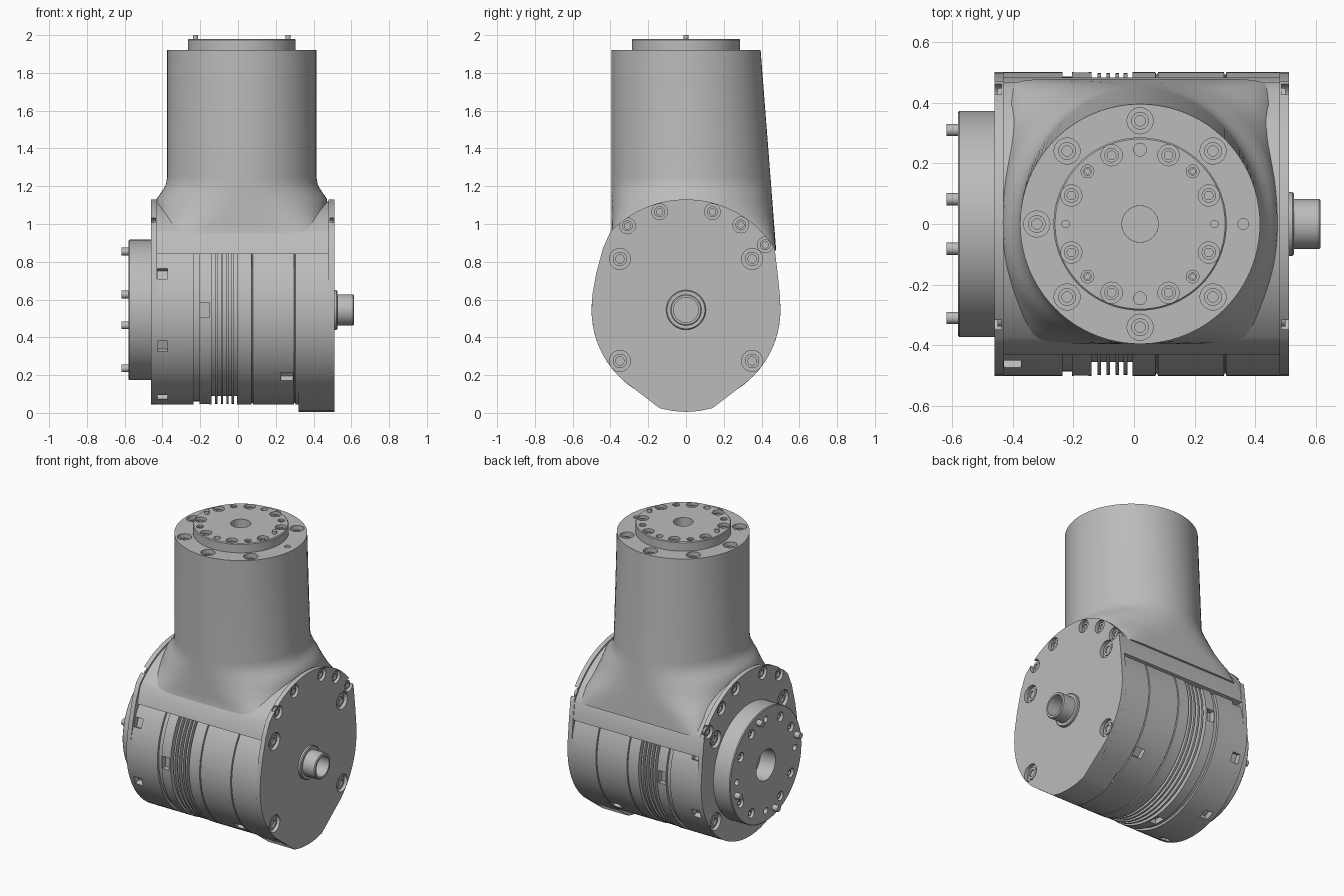
import bpy, bmesh
from math import sin, cos, pi, radians, copysign
from mathutils import Matrix, Vector

if "Cube" in bpy.data.objects:
    bpy.data.objects.remove(bpy.data.objects["Cube"])

GREY = (0.5, 0.5, 0.5, 1)
metal = bpy.data.materials.new("grey metal")
metal.use_nodes = True
metal.diffuse_color = GREY
metal.node_tree.nodes["Principled BSDF"].inputs["Base Color"].default_value = GREY

AXIS_Z = 0.545          # height of the drum axis
NECK_X = 0.02           # neck centre
TURN = {"up": Matrix(), "left": Matrix.Rotation(pi / 2, 4, 'Y'),
        "right": Matrix.Rotation(-pi / 2, 4, 'Y')}


def place(x, y, z, facing):
    return Matrix.Translation((x, y, z)) @ TURN[facing]


def polar(radius, degrees):
    return radius * cos(radians(degrees)), radius * sin(radians(degrees))


def skin(bm, rings):
    """Bridge closed rings of points and cap both ends."""
    rows = [[bm.verts.new(p) for p in ring] for ring in rings]
    n = len(rows[0])
    for a, b in zip(rows, rows[1:]):
        for i in range(n):
            j = (i + 1) % n
            bm.faces.new((a[i], a[j], b[j], b[i]))
    bm.faces.new(rows[0])
    bm.faces.new(rows[-1])


def lathe(bm, profile, matrix, n=24):
    """Revolve (radius, height) points; first and last rings are capped."""
    skin(bm, [[matrix @ Vector((r * cos(2 * pi * i / n), r * sin(2 * pi * i / n), h))
               for i in range(n)] for r, h in profile])


def rod(bm, r, low, high, matrix, n=24):
    lathe(bm, [(r, low), (r, high)], matrix, n)


def finish(name, bm, cutter=None):
    bmesh.ops.recalc_face_normals(bm, faces=bm.faces)
    mesh = bpy.data.meshes.new(name)
    bm.to_mesh(mesh)
    bm.free()
    mesh.materials.append(metal)
    obj = bpy.data.objects.new(name, mesh)
    bpy.context.collection.objects.link(obj)
    helper = finish(name + "_cutter", cutter) if cutter else None
    bpy.ops.object.select_all(action='DESELECT')
    obj.select_set(True)
    bpy.context.view_layer.objects.active = obj
    if helper:
        helper.hide_render = True
        mod = obj.modifiers.new("holes", 'BOOLEAN')
        mod.operation = 'DIFFERENCE'
        mod.solver = 'EXACT'
        mod.object = helper
        bpy.ops.object.modifier_apply(modifier=mod.name)
        bpy.data.objects.remove(helper)
    bpy.ops.object.shade_smooth_by_angle(angle=radians(32))
    return obj


screws = bmesh.new()


def hole(cutter, r, depth, matrix, screw=True):
    """Counterbore with a socket-head screw sitting in it."""
    rod(cutter, r, -depth, 0.03, matrix)
    if screw:
        top = -depth * 0.45
        lathe(screws, [(r * 0.68, -depth - 0.004), (r * 0.68, top), (r * 0.4, top),
                       (r * 0.4, top - 0.01)], matrix, 18)


def prism(name, outline, x0, x1, cutter=None):
    bm = bmesh.new()
    skin(bm, [[(x, y, z) for y, z in outline] for x in (x0, x1)])
    return finish(name, bm, cutter)


def arc(radius, centre, start, end, steps):
    return [(radius * cos(radians(a)), centre + radius * sin(radians(a)))
            for a in (start + (end - start) * i / steps for i in range(steps + 1))]


# Drum with seams, cooling fins and pockets
profile = [(0.5, -0.43), (0.5, -0.235), (0.485, -0.235), (0.485, -0.205),
           (0.5, -0.205), (0.5, -0.14), (0.455, -0.14)]
for x in (-0.115, -0.085, -0.055, -0.028):
    profile += [(0.455, x - 0.006), (0.497, x - 0.006), (0.497, x + 0.006), (0.455, x + 0.006)]
profile += [(0.455, -0.005), (0.5, -0.005)]
for x in (0.075, 0.3):
    profile += [(0.5, x - 0.004), (0.492, x - 0.002), (0.492, x + 0.002), (0.5, x + 0.004)]
profile += [(0.5, 0.48)]
drum, pockets = bmesh.new(), bmesh.new()
lathe(drum, profile, place(0, 0, AXIS_Z, "left"), 96)


def pocket(x, degrees, width, height):
    m = (Matrix.Translation((x, 0, AXIS_Z)) @ Matrix.Rotation(radians(degrees), 4, 'X')
         @ Matrix.Translation((0, -0.5, 0)) @ Matrix.Diagonal((width, 0.07, height, 1)))
    bmesh.ops.create_cube(pockets, size=1, matrix=m)


for k in range(8):
    pocket(-0.4, 22.5 + 45 * k, 0.055, 0.06)
for k in range(4):
    pocket(-0.175, 90 * k, 0.05, 0.08)
    pocket(0.26, 45 + 90 * k, 0.065, 0.06)
finish("drum", drum, pockets)

# End plates with counterbored screws
shoulder = ([(-0.495, 0.63), (-0.475, 0.74), (-0.44, 0.87)] + arc(0.556, 0.574, 136, 32.5, 28)
            + [(0.485, 0.74), (0.497, 0.62)])
foot_tip = [(0.14, 0.025), (0.07, 0.01), (0, 0.005), (-0.07, 0.01), (-0.14, 0.025)]
toes = arc(0.5, AXIS_Z, 0, -48, 12) + foot_tip + arc(0.5, AXIS_Z, -132, -180, 12)
big = [(y, z) for y in (-0.35, 0.35) for z in (0.275, 0.815)]
small = [(-0.31, 0.99), (-0.14, 1.065), (0.14, 1.065), (0.29, 0.995), (0.42, 0.89)]
for name, lower, inner, outer, facing in (
        ("left_plate", toes, 0.48, 0.51, "left"),
        ("right_plate", arc(0.5, AXIS_Z, 0, -180, 40), -0.43, -0.46, "right")):
    holes = bmesh.new()
    for spots, r in ((big, 0.056), (small, 0.042)):
        for y, z in spots:
            hole(holes, r, 0.024, place(outer, y, z, facing))
    prism(name, shoulder + lower, inner, outer, holes)
prism("foot", [(-0.33, 0.17)] + foot_tip[::-1] + [(0.33, 0.17)], 0.32, 0.48)

# Housing saddle between the plates
prism("saddle", [(-0.43, 0.84)] + arc(0.545, 0.574, 137, 31, 28)
      + [(0.482, 0.74), (0.3, 0.7), (-0.3, 0.7), (-0.3, 0.84)], -0.43, 0.48)

# Neck: round at the top, flaring to a squared base, sloped at the back
neck, neck_holes = bmesh.new(), bmesh.new()
rings = []
for z, half, power in ((0.86, 0.455, 12), (0.95, 0.455, 6), (1.0, 0.455, 3.8), (1.05, 0.455, 2.9),
                       (1.1, 0.455, 2.4), (1.135, 0.45, 2.2), (1.16, 0.432, 2.1),
                       (1.185, 0.415, 2.05), (1.21, 0.402, 2), (1.25, 0.395, 2), (1.92, 0.395, 2)):
    back = 0.395 + (1.92 - z) * 0.0777
    front = 0.395 + max(0, 0.95 - z) * 0.3
    ring = []
    for i in range(96):
        c, s = cos(2 * pi * i / 96), sin(2 * pi * i / 96)
        ring.append((NECK_X + half * copysign(abs(c) ** (2 / power), c),
                     (back if s > 0 else front) * copysign(abs(s) ** (2 / power), s), z))
    rings.append(ring)
skin(neck, rings)
for k in range(1, 8):
    x, y = polar(0.34, 45 * k)
    hole(neck_holes, 0.043, 0.05, place(NECK_X + x, y, 1.92, "up"))
rod(neck_holes, 0.018, -0.03, 0.03, place(NECK_X + 0.34, 0, 1.92, "up"))
rod(neck_holes, 0.06, -0.25, 0.03, place(NECK_X, 0, 1.92, "up"))
finish("neck", neck, neck_holes)

# Top output disc
disc, disc_holes, pins = bmesh.new(), bmesh.new(), bmesh.new()
lathe(disc, [(0.285, 1.92), (0.285, 1.975), (0.28, 1.98)], place(NECK_X, 0, 0, "up"), 80)
rod(disc_holes, 0.06, -0.1, 0.03, place(NECK_X, 0, 1.98, "up"), 32)
for k in range(8):
    x, y = polar(0.245, 22.5 + 45 * k)
    hole(disc_holes, 0.035, 0.03, place(NECK_X + x, y, 1.98, "up"))
for k in range(4):
    x, y = polar(0.245, 45 + 90 * k)
    hole(disc_holes, 0.021, 0.015, place(NECK_X + x, y, 1.98, "up"))
for side in (-1, 1):
    hole(disc_holes, 0.021, 0.03, place(NECK_X, side * 0.245, 1.98, "up"), False)
    rod(pins, 0.014, -0.02, 0.02, place(NECK_X + side * 0.245, 0, 1.98, "up"))
finish("top_disc", disc, disc_holes)

# Side output flange with bore, screws and pins
flange, flange_holes = bmesh.new(), bmesh.new()
face = -0.58
lathe(flange, [(0.372, 0.46), (0.372, 0.575), (0.367, 0.58)], place(0, 0, AXIS_Z, "right"), 96)
rod(flange_holes, 0.1, -0.11, 0.03, place(face, 0, AXIS_Z, "right"), 40)
for k in range(12):
    y, z = polar(0.3, 30 * k)
    hole(flange_holes, 0.03 if k % 3 else 0.02, 0.03, place(face, y, AXIS_Z + z, "right"), k % 3 > 0)
for k in range(4):
    y, z = polar(0.32, 165.2 + 90 * k)
    rod(pins, 0.02, -0.03, 0.037, place(face, y, AXIS_Z + z, "right"))
finish("side_flange", flange, flange_holes)
finish("dowel_pins", pins)

# Hollow cable boss and its collar
boss = bmesh.new()
lathe(boss, [(0.105, 0.5), (0.105, 0.522), (0.1, 0.527), (0.083, 0.527), (0.083, 0.61),
             (0.078, 0.615), (0.066, 0.615), (0.066, 0.515)], place(0, 0, AXIS_Z, "left"), 48)
finish("cable_boss", boss)
finish("screws", screws)
